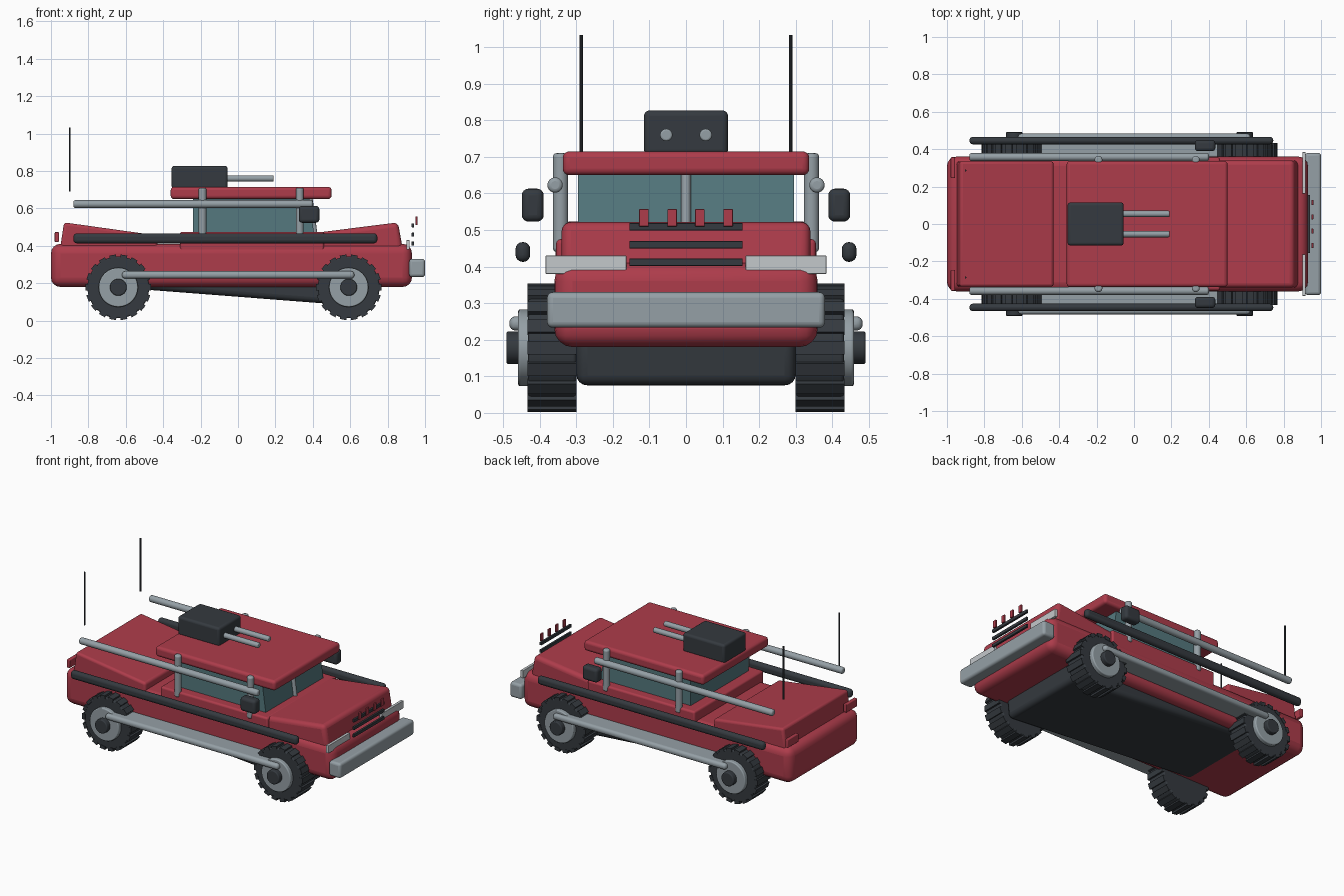
import bpy, bmesh
from math import pi, cos, sin
from mathutils import Matrix, Vector

if "Cube" in bpy.data.objects:
    bpy.data.objects.remove(bpy.data.objects["Cube"])


def material(name, rgb):
    m = bpy.data.materials.new(name)
    m.diffuse_color = (*rgb, 1)
    m.use_nodes = True
    m.node_tree.nodes["Principled BSDF"].inputs["Base Color"].default_value = m.diffuse_color
    return m


RED = material("red_paint", (0.42, 0.045, 0.07))
DARK = material("dark_rubber", (0.035, 0.042, 0.05))
STEEL = material("steel", (0.30, 0.35, 0.38))
LAMP = material("lamp", (0.55, 0.58, 0.60))
GLASS = material("glass", (0.09, 0.19, 0.21))


def finish(name, bm, mat, bevel=0.0, segments=4):
    bmesh.ops.recalc_face_normals(bm, faces=bm.faces)
    me = bpy.data.meshes.new(name)
    bm.to_mesh(me)
    bm.free()
    ob = bpy.data.objects.new(name, me)
    bpy.context.collection.objects.link(ob)
    me.materials.append(mat)
    if bevel:
        mod = ob.modifiers.new("round", "BEVEL")
        mod.width, mod.segments = bevel, segments
        mod.limit_method = "ANGLE"
    bpy.ops.object.select_all(action="DESELECT")
    ob.select_set(True)
    bpy.context.view_layer.objects.active = ob
    bpy.ops.object.shade_smooth_by_angle(angle=0.6)
    return ob


def box(name, xs, ys, zs, mat, bevel=0.0):
    bm = bmesh.new()
    size = Vector((xs[1] - xs[0], ys[1] - ys[0], zs[1] - zs[0]))
    mid = Vector((sum(xs), sum(ys), sum(zs))) / 2
    bmesh.ops.create_cube(bm, size=1, matrix=Matrix.Translation(mid) @ Matrix.Diagonal((*size, 1)))
    return finish(name, bm, mat, bevel)


def prism(name, profile, half, mat, bevel=0.0):
    """Side profile in x-z, extruded across the width."""
    bm = bmesh.new()
    face = bm.faces.new([bm.verts.new((x, -half, z)) for x, z in profile])
    new = bmesh.ops.extrude_face_region(bm, geom=[face])["geom"]
    bmesh.ops.translate(bm, vec=(0, 2 * half, 0), verts=[v for v in new if isinstance(v, bmesh.types.BMVert)])
    return finish(name, bm, mat, bevel)


def rod(name, a, b, r, mat, bevel=0.0, sides=24):
    bm = bmesh.new()
    a, b = Vector(a), Vector(b)
    rot = (b - a).to_track_quat("Z", "Y").to_matrix().to_4x4()
    bmesh.ops.create_cone(bm, cap_ends=True, segments=sides, radius1=r, radius2=r,
                          depth=(b - a).length, matrix=Matrix.Translation((a + b) / 2) @ rot)
    return finish(name, bm, mat, bevel, 3)


def span(side, near, far):
    return sorted((side * near, side * far))


# Painted body
box("lower_body", (-1.0, 0.93), (-0.36, 0.36), (0.18, 0.41), RED, 0.05)
box("cabin_base", (-0.31, 0.46), (-0.355, 0.355), (0.36, 0.475), RED, 0.012)
prism("hood", [(0.42, 0.36), (0.42, 0.47), (0.855, 0.525), (0.885, 0.36)], 0.34, RED, 0.025)
prism("rear_deck", [(-0.955, 0.36), (-0.93, 0.525), (-0.43, 0.455), (-0.43, 0.36)], 0.335, RED, 0.015)
box("roof", (-0.36, 0.5), (-0.337, 0.337), (0.65, 0.715), RED, 0.018)

# Cabin glass and windshield divider
prism("cabin_glass", [(-0.24, 0.44), (-0.24, 0.66), (0.38, 0.66), (0.41, 0.44)], 0.295, GLASS)
rod("windshield_divider", (0.412, 0, 0.46), (0.385, 0, 0.66), 0.013, STEEL)

# Sloping underbody
prism("underbody", [(-0.68, 0.18), (-0.66, 0.28), (0.72, 0.22), (0.705, 0.073)], 0.30, DARK, 0.03)

# Front bumper, grille bars and teeth
box("front_bumper", (0.915, 1.0), (-0.38, 0.38), (0.233, 0.33), STEEL, 0.016)
for z in (0.412, 0.46, 0.509):
    box("grille_bar", (0.928, 0.942), (-0.155, 0.155), (z - 0.01, z + 0.01), DARK, 0.002)
for y in (-0.115, -0.038, 0.038, 0.115):
    box("grille_tooth", (0.949, 0.959), (y - 0.013, y + 0.013), (0.51, 0.557), RED, 0.002)

# Roof gun box and barrels
box("roof_gun_box", (-0.355, -0.055), (-0.115, 0.115), (0.705, 0.827), DARK, 0.015)
for y in (-0.054, 0.054):
    rod("gun_barrel", (-0.1, y, 0.76), (0.19, y, 0.76), 0.017, STEEL, 0.005)


# Wheel: tyre with tread lugs, rim and hub cap
def wheel(x, s):
    zc = 0.178
    rod("tyre", (x, s * 0.30, zc), (x, s * 0.432, zc), 0.165, DARK, 0.008, 48)
    bm = bmesh.new()
    for i in range(18):
        a = 2 * pi * i / 18
        m = (Matrix.Translation((x + 0.164 * cos(a), s * 0.367, zc + 0.164 * sin(a)))
             @ Matrix.Rotation(-a, 4, "Y") @ Matrix.Diagonal((0.022, 0.134, 0.036, 1)))
        bmesh.ops.create_cube(bm, size=1, matrix=m)
    finish("tread_lugs", bm, DARK)
    rod("rim", (x, s * 0.40, zc), (x, s * 0.459, zc), 0.105, STEEL, 0.006, 40)
    rod("hub_cap", (x, s * 0.44, zc), (x, s * 0.491, zc), 0.045, DARK, 0.006)


for s in (1, -1):
    for x in (-0.64, 0.592):
        wheel(x, s)
    # Side rails, step board and posts
    box("side_rail", (-0.88, 0.745), span(s, 0.426, 0.466), (0.413, 0.467), DARK, 0.019)
    box("step_board", (-0.62, 0.622), span(s, 0.35, 0.483), (0.225, 0.264), STEEL, 0.017)
    rod("upper_side_tube", (-0.88, s * 0.358, 0.623), (0.4, s * 0.358, 0.623), 0.021, STEEL, 0.01)
    for x in (-0.19, 0.33):
        rod("cabin_post", (x, s * 0.343, 0.44), (x, s * 0.343, 0.71), 0.021, STEEL, 0.01)
    # Mirrors, lamps and antennas
    box("mirror", (0.325, 0.435), span(s, 0.389, 0.449), (0.523, 0.613), DARK, 0.018)
    box("headlight", (0.9, 0.918), span(s, 0.163, 0.384), (0.38, 0.43), LAMP, 0.002)
    box("tail_light", (-0.98, -0.957), span(s, 0.245, 0.357), (0.42, 0.473), RED, 0.005)
    rod("antenna", (-0.9, s * 0.286, 0.69), (-0.9, s * 0.286, 1.033), 0.005, DARK, 0, 10)
